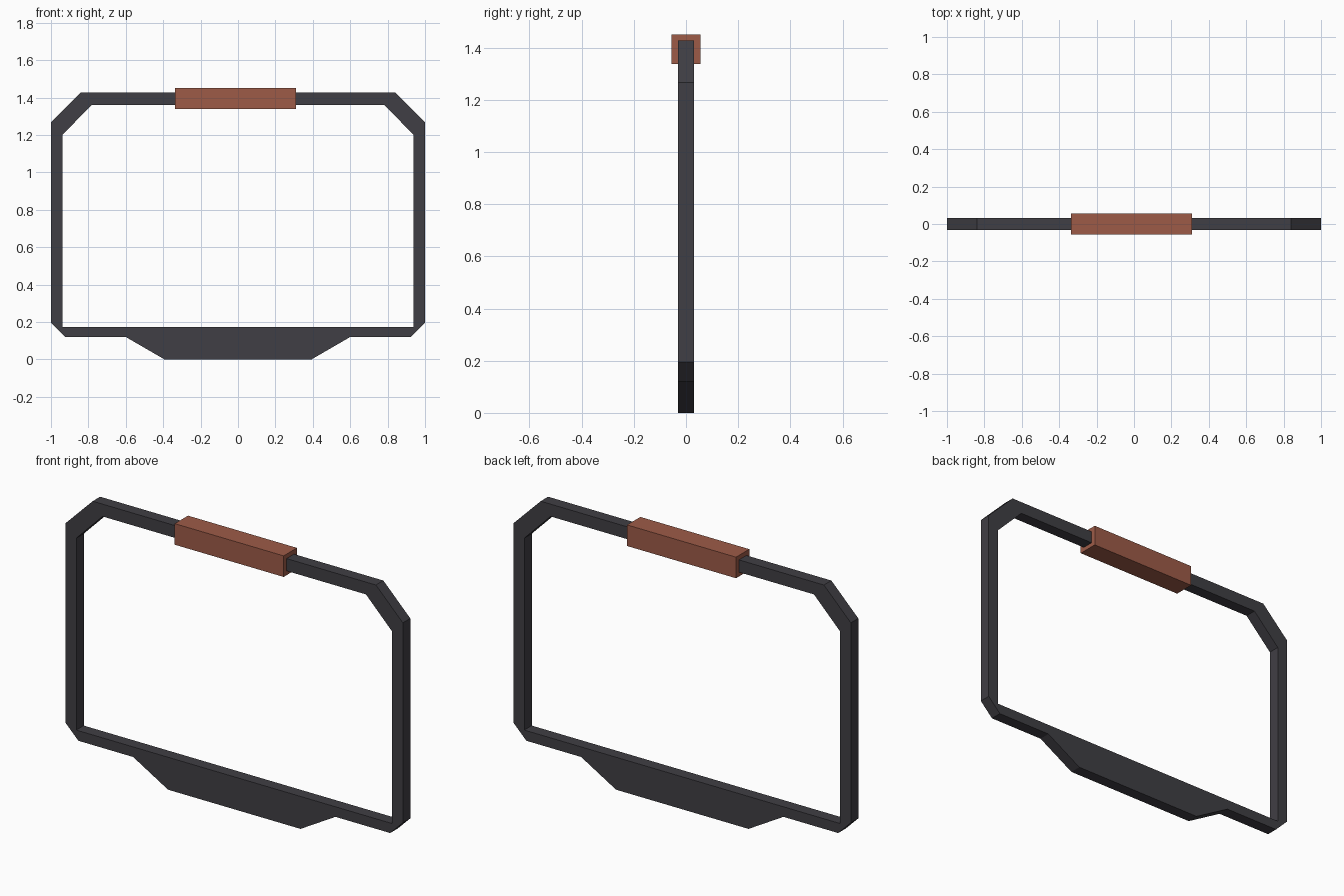
import bpy, bmesh, math
from mathutils import Matrix

if "Cube" in bpy.data.objects:
    bpy.data.objects.remove(bpy.data.objects["Cube"])


def material(name, rgb):
    m = bpy.data.materials.new(name)
    m.diffuse_color = (*rgb, 1)
    m.use_nodes = True
    m.node_tree.nodes["Principled BSDF"].inputs["Base Color"].default_value = m.diffuse_color
    return m


def mirrored(half):
    # Right half outline (bottom to top) closed with its mirror image
    return half + [(-x, z) for x, z in reversed(half)]


def plate(name, outlines, depth, mat):
    # Flat x-z outlines (later ones are holes) extruded along y
    curve = bpy.data.curves.new(name + "_profile", 'CURVE')
    curve.dimensions = '2D'
    curve.fill_mode = 'BOTH'
    curve.extrude = depth / 2
    for pts in outlines:
        s = curve.splines.new('POLY')
        s.points.add(len(pts) - 1)
        for p, (x, z) in zip(s.points, pts):
            p.co = (x, z, 0, 1)
        s.use_cyclic_u = True
    tmp = bpy.data.objects.new(name + "_profile", curve)
    bpy.context.collection.objects.link(tmp)
    bpy.context.view_layer.update()
    deps = bpy.context.evaluated_depsgraph_get()
    mesh = bpy.data.meshes.new_from_object(tmp.evaluated_get(deps))
    bpy.data.objects.remove(tmp)
    bm = bmesh.new()
    bm.from_mesh(mesh)
    bmesh.ops.remove_doubles(bm, verts=bm.verts, dist=1e-4)
    bm.transform(Matrix.Rotation(math.pi / 2, 4, 'X'))
    bmesh.ops.recalc_face_normals(bm, faces=bm.faces)
    for f in bm.faces:
        f.smooth = False
        f.material_index = 0
    bm.to_mesh(mesh)
    bm.free()
    mesh.materials.clear()
    mesh.materials.append(mat)
    ob = bpy.data.objects.new(name, mesh)
    bpy.context.collection.objects.link(ob)
    return ob


def box(name, lo, hi, mat):
    mesh = bpy.data.meshes.new(name)
    bm = bmesh.new()
    bmesh.ops.create_cube(bm, size=1)
    for v in bm.verts:
        v.co = [l + (c + 0.5) * (h - l) for l, h, c in zip(lo, hi, v.co)]
    bm.to_mesh(mesh)
    bm.free()
    mesh.materials.append(mat)
    ob = bpy.data.objects.new(name, mesh)
    bpy.context.collection.objects.link(ob)
    return ob


dark = material("dark grey metal", (0.051, 0.049, 0.058))
leather = material("brown leather", (0.34, 0.105, 0.064))

# Chamfered frame with a deeper foot along the bottom
outer = mirrored([(0.393, 0), (0.6, 0.12), (0.925, 0.12), (1, 0.195),
                  (1, 1.267), (0.84, 1.427)])
inner = mirrored([(0.937, 0.174), (0.937, 1.203), (0.781, 1.361)])
plate("frame", [outer, inner], 0.063, dark)

# Grip sleeve around the top bar, slightly off centre
box("grip", (-0.336, -0.056, 1.338), (0.31, 0.056, 1.451), leather)
